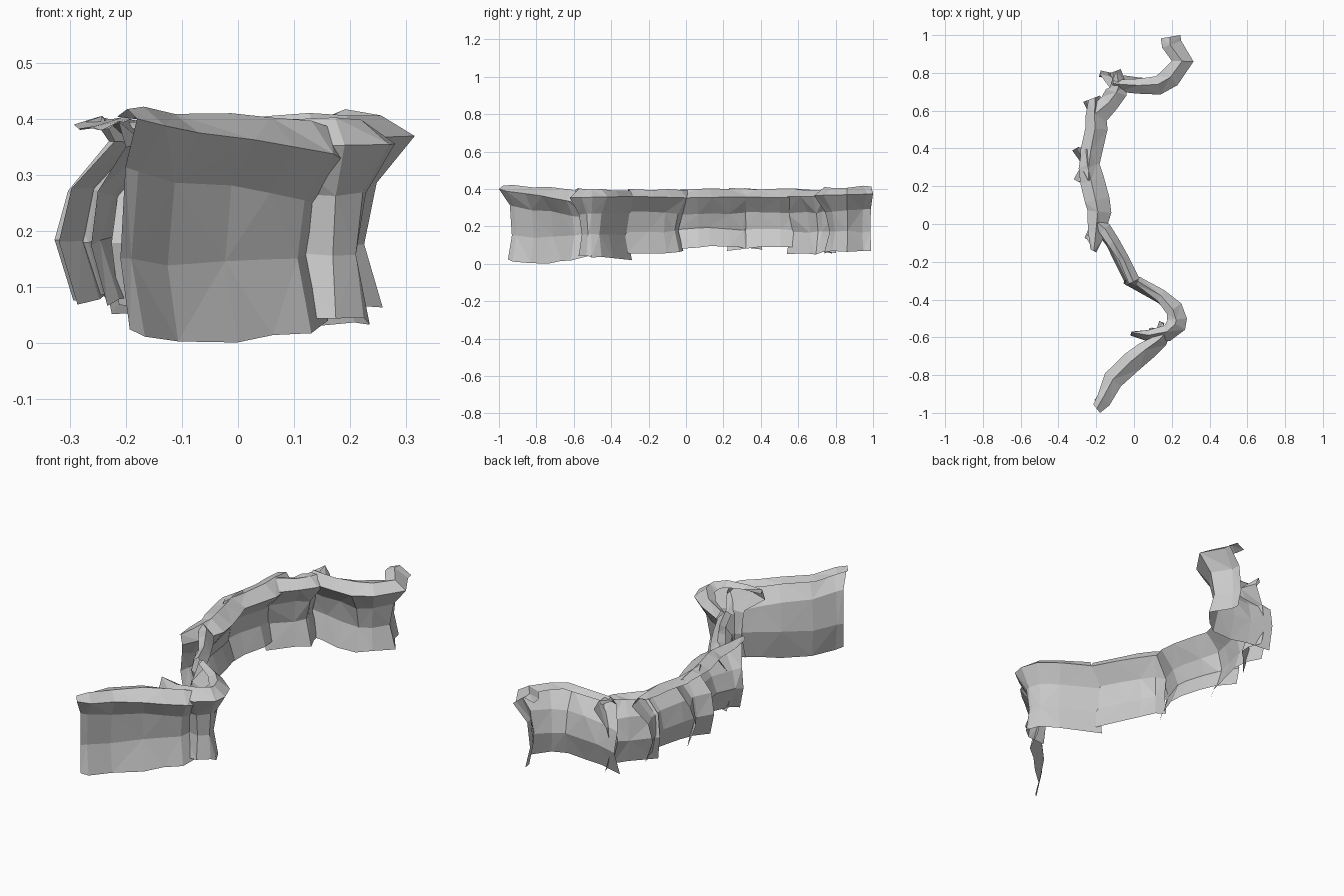
import bpy
import bmesh
import random
from mathutils import Vector

random.seed(4)

default_cube = bpy.data.objects.get("Cube")
if default_cube:
    bpy.data.objects.remove(default_cube, do_unlink=True)

# Single rock colour
rock = bpy.data.materials.new("grey_rock")
rock.use_nodes = True
rock.diffuse_color = (0.6, 0.6, 0.6, 1)
rock.node_tree.nodes["Principled BSDF"].inputs["Base Color"].default_value = (0.6, 0.6, 0.6, 1)


def mix(ends, t):
    return ends[0] + (ends[1] - ends[0]) * t


def cliff(name, path, lip, base, crest, recess=1.0, slide=(0, 0), sag=0.0):
    """Sweep an overhanging rock sheet along the lip path; each point is (x, y, width).
    Lip, base and crest are heights at the two ends; sag lowers the foot in between.
    Slide moves the wall below the lip along the path at its first and last column."""
    points = [Vector(p[:2]) for p in path]
    last = len(points) - 1
    bm = bmesh.new()
    rows = []
    for i, p in enumerate(points):
        t = i / last
        before = (p - points[max(i - 1, 0)]).normalized()
        after = (points[min(i + 1, last)] - p).normalized()
        along = (before + after).normalized()
        inward = Vector((-along.y, along.x))
        width = path[i][2]
        top, high = mix(lip, t), mix(crest, t)
        low = mix(base, t) - sag * 4 * t * (1 - t)
        shift = slide[0] if i == 0 else slide[1] if i == last else 0
        # back edge, crest, lip, undercut, middle, foot
        profile = [(0.12 * width, high - 0.015), (0.065 * width, high),
                   (0, top), (0.07 * recess, top - 0.085),
                   (0.09 * recess, 0.5 * low + 0.14), (0.06 * recess, low)]
        row = []
        for k, (depth, z) in enumerate(profile):
            wobble = 0 if k == 2 else random.uniform(-0.006, 0.006)
            q = p + inward * (depth + wobble)
            if k > 2:
                q += along * shift
            row.append(bm.verts.new((q.x, q.y, max(z + wobble, 0))))
        rows.append(row)
    for i in range(last):
        for k in range(len(rows[i]) - 1):
            a, b = rows[i][k], rows[i + 1][k]
            c, d = rows[i + 1][k + 1], rows[i][k + 1]
            # alternate the diagonals for a chipped look
            tris = ((a, d, c), (a, c, b)) if (i + k) % 2 else ((a, d, b), (d, c, b))
            for tri in tris:
                bm.faces.new(tri)
    mesh = bpy.data.meshes.new(name)
    bm.to_mesh(mesh)
    bm.free()
    mesh.materials.append(rock)
    obj = bpy.data.objects.new(name, mesh)
    bpy.context.collection.objects.link(obj)


# Straight front stretch
cliff("front_cliff",
      [(-0.18, -1, 0.5), (-0.13, -0.96, 0.7), (-0.07, -0.86, 0.9), (0.03, -0.77, 0.9),
       (0.1, -0.71, 0.9), (0.17, -0.64, 0.7), (0.19, -0.59, 0.5)],
      (0.4, 0.325), (0.03, 0.04), (0.422, 0.39), recess=0.85, slide=(0.02, 0.05), sag=0.03)

# Rounded headland
cliff("headland_cliff",
      [(-0.02, -0.59, 0.2), (0.07, -0.62, 0.5), (0.19, -0.62, 0.75), (0.27, -0.56, 0.9),
       (0.28, -0.5, 0.9), (0.25, -0.42, 0.8), (0.16, -0.35, 0.6), (0.03, -0.28, 0.4)],
      (0.35, 0.36), (0.05, 0.025), (0.4, 0.395), recess=0.8, slide=(0.1, 0.06))

# Recessed link between headland and long wall
cliff("link_cliff",
      [(0.03, -0.29, 0.5), (-0.03, -0.17, 0.5), (-0.08, -0.08, 0.5),
       (-0.13, 0, 0.6), (-0.19, 0.03, 0.4)],
      (0.36, 0.35), (0.05, 0.07), (0.395, 0.4), recess=0.85)

# Long wall, two overlapping lengths with ends curling back
cliff("long_wall_near",
      [(-0.2, -0.15, 0.3), (-0.16, -0.07, 0.8), (-0.12, 0.06, 1.1), (-0.13, 0.14, 1.1),
       (-0.16, 0.25, 1.1), (-0.19, 0.34, 0.9), (-0.23, 0.41, 0.5)],
      (0.35, 0.36), (0.07, 0.08), (0.4, 0.4), slide=(0.04, 0.03), sag=-0.02)
cliff("long_wall_far",
      [(-0.22, 0.22, 0.3), (-0.19, 0.28, 0.8), (-0.17, 0.37, 1), (-0.14, 0.5, 1),
       (-0.15, 0.6, 0.9), (-0.18, 0.68, 0.5)],
      (0.36, 0.35), (0.07, 0.08), (0.4, 0.4), slide=(-0.03, 0), sag=-0.01)

# Short inner corner
cliff("corner_cliff",
      [(-0.15, 0.54, 1), (-0.09, 0.61, 0.9), (-0.04, 0.68, 0.9),
       (-0.04, 0.74, 0.7), (-0.07, 0.82, 0.3)],
      (0.36, 0.36), (0.05, 0.06), (0.395, 0.4), recess=0.9, slide=(-0.05, 0))

# Hooked back end
cliff("back_hook_cliff",
      [(-0.12, 0.71, 0.5), (-0.08, 0.7, 0.6), (0.02, 0.69, 0.7), (0.14, 0.685, 0.8),
       (0.23, 0.735, 0.9), (0.315, 0.86, 1), (0.25, 0.97, 0.9), (0.245, 1, 0.9)],
      (0.355, 0.375), (0.06, 0.065), (0.4, 0.415), recess=0.95, slide=(-0.08, 0))
